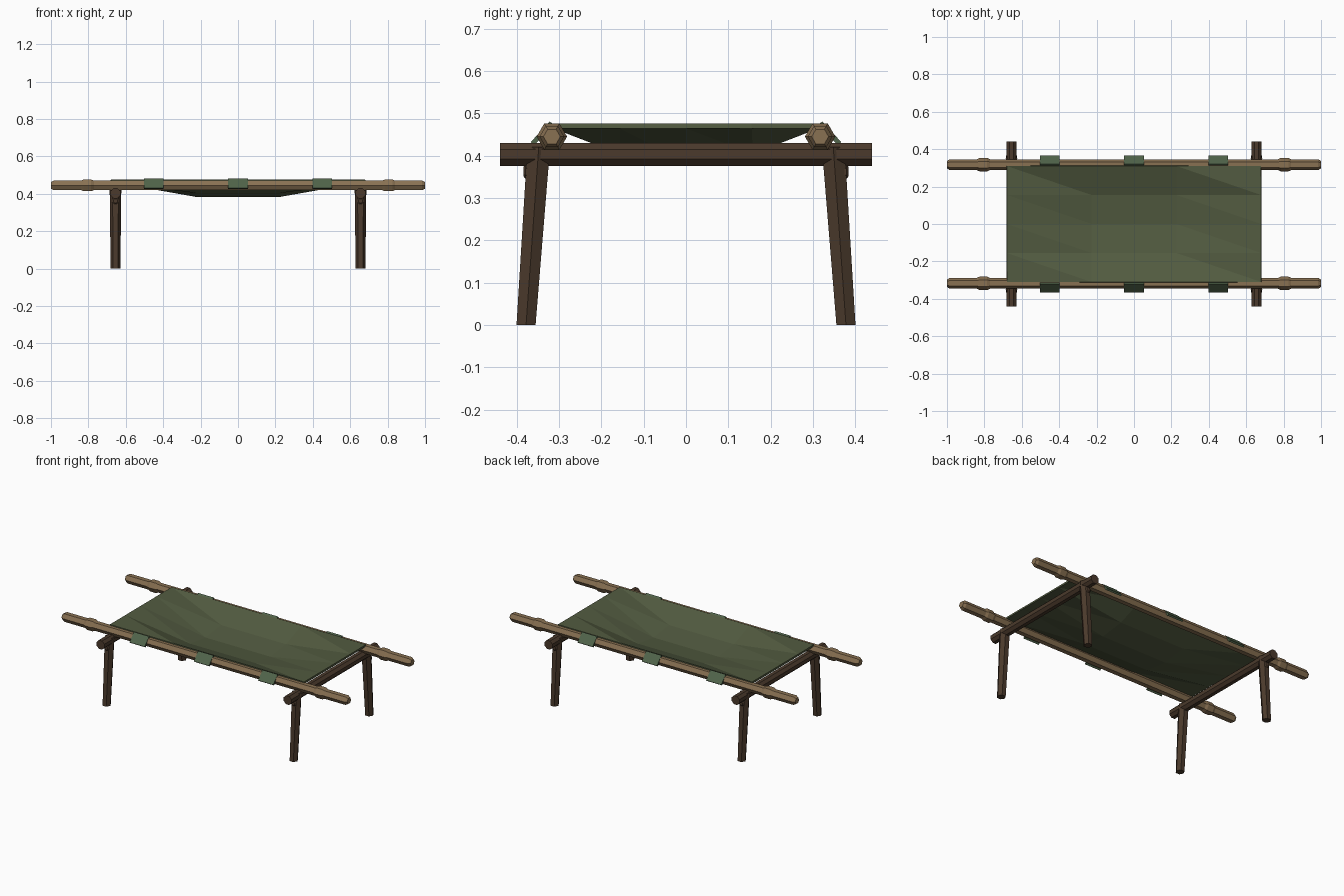
import bpy, bmesh
from math import cos, sin, pi
from mathutils import Vector

cube = bpy.data.objects.get("Cube")
if cube:
    bpy.data.objects.remove(cube, do_unlink=True)


def material(name, rgb):
    m = bpy.data.materials.new(name)
    m.use_nodes = True
    m.diffuse_color = (*rgb, 1)
    m.node_tree.nodes["Principled BSDF"].inputs["Base Color"].default_value = (*rgb, 1)
    return m


light_wood = material("light wood", (0.25, 0.165, 0.085))
dark_wood = material("dark wood", (0.07, 0.042, 0.025))
canvas_green = material("canvas green", (0.085, 0.105, 0.052))
strap_green = material("strap green", (0.08, 0.125, 0.068))


def finish(name, bm, mat):
    bmesh.ops.recalc_face_normals(bm, faces=bm.faces)
    mesh = bpy.data.meshes.new(name)
    bm.to_mesh(mesh)
    bm.free()
    mesh.materials.append(mat)
    obj = bpy.data.objects.new(name, mesh)
    bpy.context.collection.objects.link(obj)
    return obj


def rod(name, stations, u, v, sides, turn, mat):
    """Loft a polygon of given radius through (centre, radius) stations."""
    bm = bmesh.new()
    rings = []
    for centre, r in stations:
        ring = []
        for i in range(sides):
            a = 2 * pi * (i + turn) / sides
            ring.append(bm.verts.new(Vector(centre) + r * (cos(a) * Vector(u) + sin(a) * Vector(v))))
        rings.append(ring)
    for a, b in zip(rings, rings[1:]):
        for i in range(sides):
            j = (i + 1) % sides
            bm.faces.new((a[i], a[j], b[j], b[i]))
    bm.faces.new(rings[0])
    bm.faces.new(rings[-1])
    return finish(name, bm, mat)


X, Y, Z = (1, 0, 0), (0, 1, 0), (0, 0, 1)

# Carrying poles with chamfered ends and a swollen grip ring near each end
half = [(1, 0.02), (0.985, 0.029), (0.84, 0.029), (0.825, 0.036), (0.785, 0.036), (0.77, 0.029)]
profile = [(-x, r) for x, r in half] + [(x, r) for x, r in reversed(half)]
for side, s in (("front", -1), ("back", 1)):
    rod(side + "_pole", [((x, s * 0.317, 0.445), r) for x, r in profile], Y, Z, 6, 0, light_wood)

    # Canvas straps: tilted plates lying on the outer side of the pole
    for place, cx in (("right", -0.45), ("middle", 0), ("left", 0.45)):
        bm = bmesh.new()
        section = [(0.322, 0.481), (0.367, 0.432), (0.358, 0.425), (0.313, 0.473)]
        ends = [[bm.verts.new((cx + dx, s * y, z)) for y, z in section] for dx in (-0.053, 0.053)]
        for i in range(4):
            j = (i + 1) % 4
            bm.faces.new((ends[0][i], ends[0][j], ends[1][j], ends[1][i]))
        for end in ends:
            bm.faces.new(end)
        finish(f"{side}_{place}_strap", bm, strap_green)

# Crossbars, splayed legs and the pegs that hold them
for end, e in (("right", -1), ("left", 1)):
    x = e * 0.655
    rod(end + "_crossbar", [((x, y, 0.403), 0.0295) for y in (-0.44, 0.44)], X, Z, 8, 0.5, dark_wood)
    for side, s in (("front", -1), ("back", 1)):
        rod(f"{side}_{end}_leg", [((x, s * 0.378, 0), 0.026), ((x, s * 0.348, 0.42), 0.031)],
            X, Y, 6, 0, dark_wood)
        rod(f"{side}_{end}_peg", [((x, s * 0.345, 0.362), 0.019), ((x, s * 0.379, 0.362), 0.019),
                                  ((x, s * 0.384, 0.362), 0.012)], X, Z, 8, 0.5, dark_wood)

# Sagging canvas: coarse triangulated sheet, flat at both ends
bm = bmesh.new()
rows = []
for j in range(-2, 3):
    sag = 0.08 * (1 - (j / 2) ** 2)
    rows.append([bm.verts.new((x, j * 0.155, 0.476 - (sag if abs(x) < 0.5 else 0)))
                 for x in (-0.68, -0.227, 0.227, 0.68)])
for low, high in zip(rows, rows[1:]):
    for i in range(3):
        bm.faces.new((low[i], low[i + 1], high[i]))
        bm.faces.new((low[i + 1], high[i + 1], high[i]))
sheet = finish("canvas_sheet", bm, canvas_green)
if sheet.data.polygons[0].normal.z < 0:
    sheet.data.flip_normals()
thickness = sheet.modifiers.new("thickness", "SOLIDIFY")
thickness.thickness = 0.012
thickness.offset = -1
